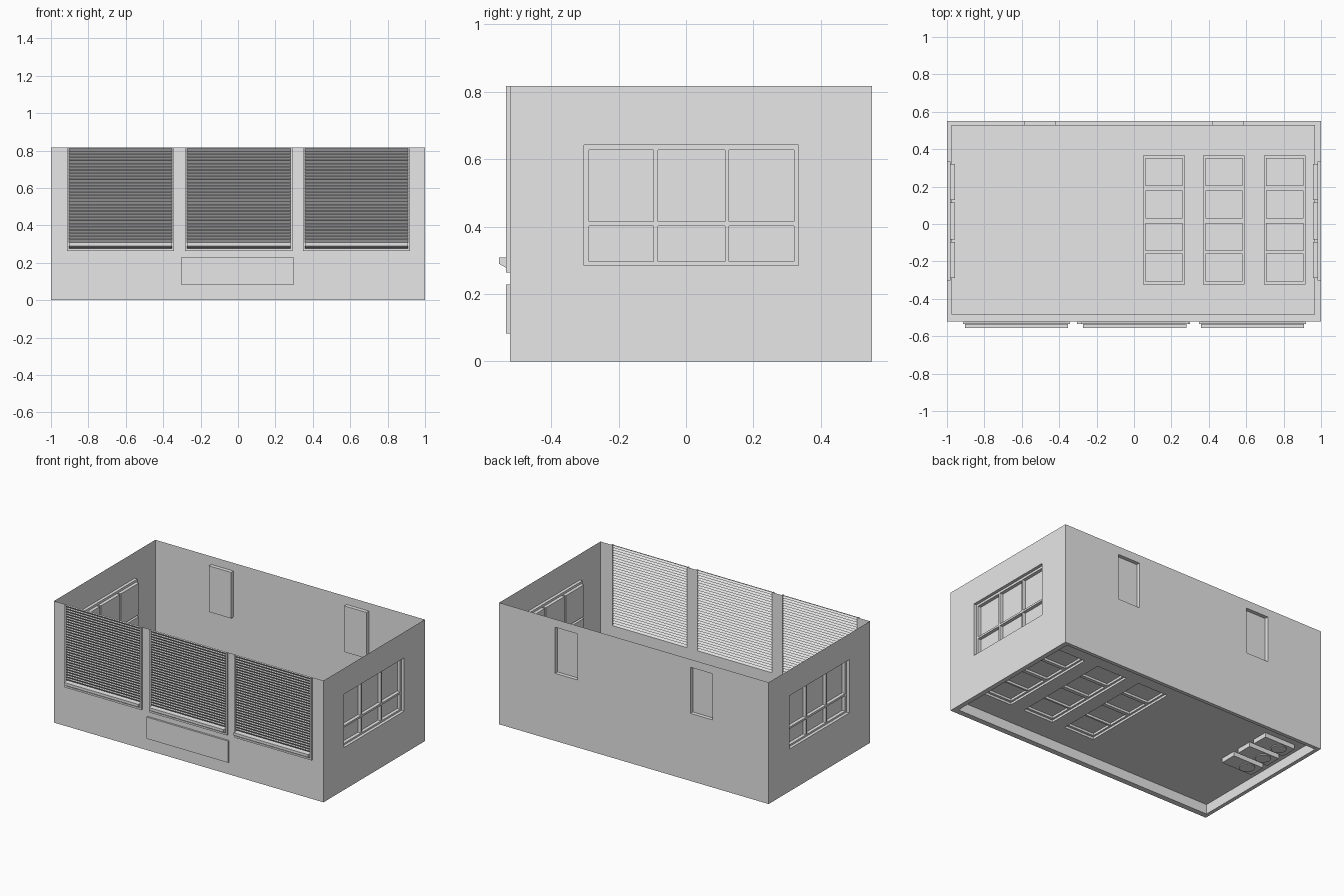
import bpy, bmesh
from mathutils import Vector

cube = bpy.data.objects.get("Cube")
if cube:
    bpy.data.objects.remove(cube)

grey = bpy.data.materials.new("plain_grey")
grey.use_nodes = True
grey.diffuse_color = (0.8, 0.8, 0.8, 1)
grey.node_tree.nodes["Principled BSDF"].inputs["Base Color"].default_value = (0.8, 0.8, 0.8, 1)

TOP = 0.816                      # open edge of the shell
FRONT, BACK = -0.522, 0.552
ROOF = 0.065                     # depth of the sunken roof deck


def finish(name, bm):
    mesh = bpy.data.meshes.new(name)
    bmesh.ops.remove_doubles(bm, verts=bm.verts, dist=1e-5)
    bm.to_mesh(mesh)
    bm.free()
    mesh.materials.append(grey)
    obj = bpy.data.objects.new(name, mesh)
    bpy.context.collection.objects.link(obj)
    return obj


def face(bm, points):
    return bm.faces.new([bm.verts.new(p) for p in points])


def sheet(bm, at, rect, depth=0, holes=()):
    """Flat sheet with holes; each hole is (rect, extra depth or None for open, inner holes)."""
    u0, u1, v0, v1 = rect
    us = sorted({u0, u1} | {u for h in holes for u in h[0][:2]})
    vs = sorted({v0, v1} | {v for h in holes for v in h[0][2:]})
    for a, b in zip(us, us[1:]):
        for c, d in zip(vs, vs[1:]):
            mu, mv = (a + b) / 2, (c + d) / 2
            if any(r[0] < mu < r[1] and r[2] < mv < r[3] for r, _, _ in holes):
                continue
            face(bm, [at(a, c, depth), at(b, c, depth), at(b, d, depth), at(a, d, depth)])
    for (a, b, c, d), extra, inner in holes:
        if extra is None:
            continue
        deep = depth + extra
        ring = [(a, c), (b, c), (b, d), (a, d)]
        for p, q in zip(ring, ring[1:] + ring[:1]):
            face(bm, [at(*p, depth), at(*q, depth), at(*q, deep), at(*p, deep)])
        sheet(bm, at, (a, b, c, d), deep, inner)


def wall(name, at, rect, holes=()):
    bm = bmesh.new()
    sheet(bm, at, rect, 0, holes)
    bmesh.ops.remove_doubles(bm, verts=bm.verts, dist=1e-5)
    bmesh.ops.dissolve_limit(bm, angle_limit=0.01, verts=bm.verts, edges=bm.edges)
    return finish(name, bm)


def box(name, x, y, z):
    bm = bmesh.new()
    bmesh.ops.create_cube(bm, size=1)
    for v in bm.verts:
        v.co = Vector([(r[0] + r[1]) / 2 + c * (r[1] - r[0]) for r, c in zip((x, y, z), v.co)])
    return finish(name, bm)


def extrude_x(name, profile, x0, x1, closed):
    bm = bmesh.new()
    ring = profile + profile[:1] if closed else profile
    for (ya, za), (yb, zb) in zip(ring, ring[1:]):
        face(bm, [(x0, ya, za), (x1, ya, za), (x1, yb, zb), (x0, yb, zb)])
    if closed:
        for x in (x0, x1):
            face(bm, [(x, y, z) for y, z in profile])
    return finish(name, bm)


# Side walls with recessed six-pane windows
panes = [((a, b, c, d), 0.022, ())
         for a, b in ((-0.288, -0.096), (-0.083, 0.116), (0.128, 0.32))
         for c, d in ((0.297, 0.402), (0.415, 0.627))]
side_window = [((-0.303, 0.333, 0.285, 0.642), 0.02, panes)]
for side, label in ((1, "left"), (-1, "right")):
    wall(label + "_wall", lambda u, v, d, s=side: (s * (1 - d), u, v),
         (FRONT, BACK, 0, TOP), side_window)

# Back wall with two narrow niches
niches = [((x, x + 0.165, 0.453, 0.762), 0.025, ()) for x in (-0.585, 0.42)]
wall("back_wall", lambda u, v, d: (u, BACK - d, v), (-1, 1, 0, TOP), niches)

# Front wall with three shutter openings
bays = [(-0.914, -0.342), (-0.283, 0.291), (0.347, 0.92)]
SILL = 0.264
wall("front_wall", lambda u, v, d: (u, FRONT + d, v), (-1, 1, 0, TOP),
     [((a, b, SILL, TOP), None, ()) for a, b in bays])

# Sunken roof deck with rim and recessed skylights
lights = []
for a in (0.048, 0.368, 0.694):
    b = a + 0.224
    cells = [((a + 0.013, b - 0.013, y, y + 0.15), 0.015, ())
             for y in (-0.307, -0.145, 0.03, 0.203)]
    lights.append(((a, b, -0.323, 0.366), 0.015, cells))
deck = [((-0.975, 0.968, FRONT + 0.037, BACK - 0.024), ROOF, lights)]
wall("roof", lambda u, v, d: (u, v, d), (-1, 1, FRONT, BACK), deck)

# Three fan units on the deck
for i in range(3):
    y = 0.055 + i * 0.147
    box(f"fan_unit_{i + 1}", (-0.92, -0.69), (y - 0.055, y + 0.055), (ROOF - 0.03, ROOF))
    bm = bmesh.new()
    bmesh.ops.create_cone(bm, cap_ends=True, segments=20, radius1=0.047, radius2=0.047, depth=0.008)
    bmesh.ops.translate(bm, verts=bm.verts, vec=(-0.84, y, ROOF - 0.032))
    finish(f"fan_disc_{i + 1}", bm)

# Roller shutters: rails, sill, louvred curtain and handle bar
OUT = FRONT - 0.012
SLATS = 32
for i, (a, b) in enumerate(bays, 1):
    x0, x1 = a + 0.01, b - 0.01
    box(f"shutter_rail_right_{i}", (a, x0), (OUT, FRONT), (SILL, TOP))
    box(f"shutter_rail_left_{i}", (x1, b), (OUT, FRONT), (SILL, TOP))
    box(f"shutter_sill_{i}", (x0, x1), (OUT, FRONT), (SILL, SILL + 0.012))
    step = (TOP - SILL - 0.012) / SLATS
    curtain = []
    for k in range(SLATS):
        z = SILL + 0.012 + k * step
        curtain += [(FRONT, z), (OUT + 0.001, z + step * 0.85), (FRONT, z + step)]
    extrude_x(f"shutter_curtain_{i}", curtain, x0, x1, False)
    extrude_x(f"shutter_bar_{i}",
              [(OUT, 0.278), (-0.555, 0.29), (-0.555, 0.308), (OUT, 0.308)], x0, x1, True)

# Blank fascia board
box("fascia_board", (-0.305, 0.3), (OUT, FRONT), (0.083, 0.228))
